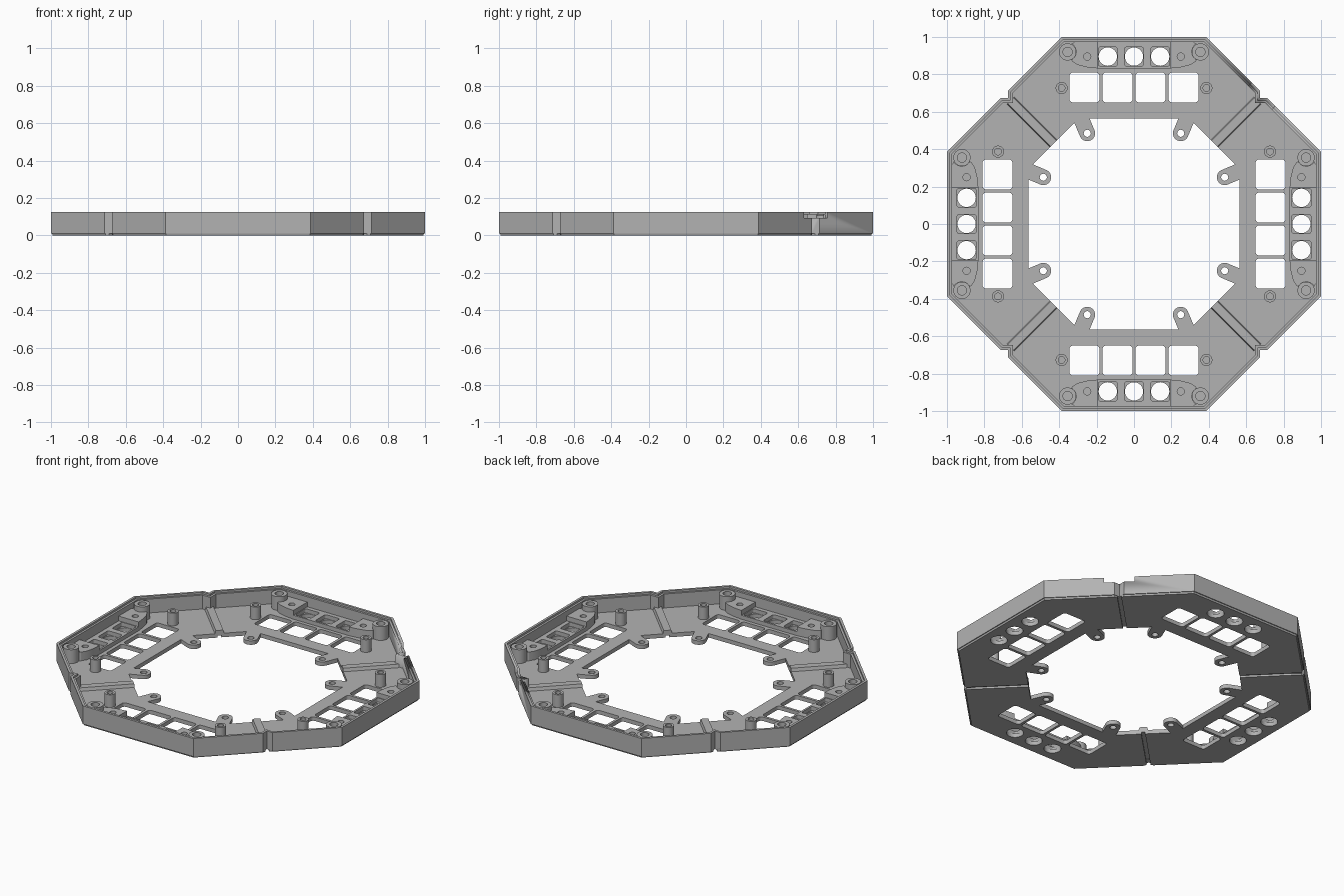
import bpy, bmesh, math
from mathutils import Vector, Matrix

if "Cube" in bpy.data.objects:
    bpy.data.objects.remove(bpy.data.objects["Cube"])

grey = bpy.data.materials.new("plain_grey")
grey.diffuse_color = (0.45, 0.45, 0.45, 1)
grey.use_nodes = True
grey.node_tree.nodes["Principled BSDF"].inputs["Base Color"].default_value = grey.diffuse_color


def evaluated_mesh(ob):
    bpy.context.view_layer.update()
    dg = bpy.context.evaluated_depsgraph_get()
    return bpy.data.meshes.new_from_object(ob.evaluated_get(dg))


def plate(name, loops, z0, z1, turn=0):
    """Solid plate from an outline and any hole loops, turned in quarters about z."""
    cu = bpy.data.curves.new(name, 'CURVE')
    cu.dimensions, cu.fill_mode, cu.extrude = '2D', 'BOTH', (z1 - z0) / 2
    for loop in loops:
        sp = cu.splines.new('POLY')
        sp.points.add(len(loop) - 1)
        for p, (x, y) in zip(sp.points, loop):
            p.co = (x, y, 0, 1)
        sp.use_cyclic_u = True
    tmp = bpy.data.objects.new("tmp", cu)
    bpy.context.collection.objects.link(tmp)
    me = evaluated_mesh(tmp)
    bpy.data.objects.remove(tmp)
    bm = bmesh.new()
    bm.from_mesh(me)
    bmesh.ops.remove_doubles(bm, verts=bm.verts, dist=1e-5)
    bmesh.ops.recalc_face_normals(bm, faces=bm.faces)
    bm.transform(Matrix.Rotation(turn * math.pi / 2, 4, 'Z') @
                 Matrix.Translation((0, 0, (z0 + z1) / 2)))
    bm.to_mesh(me)
    bm.free()
    me.name = name
    me.materials.clear()
    me.materials.append(grey)
    me.polygons.foreach_set("use_smooth", [True] * len(me.polygons))
    me.set_sharp_from_angle(angle=math.radians(30))
    ob = bpy.data.objects.new(name, me)
    bpy.context.collection.objects.link(ob)
    return ob


def arc(cx, cy, r, a0=0, a1=360, n=32):
    full = abs(a1 - a0) == 360
    return [(cx + r * math.cos(math.radians(a0 + (a1 - a0) * i / n)),
             cy + r * math.sin(math.radians(a0 + (a1 - a0) * i / n)))
            for i in range(n if full else n + 1)]


def rounded(cx, cy, half, r):
    pts = []
    for k, (sx, sy) in enumerate([(1, 1), (-1, 1), (-1, -1), (1, -1)]):
        pts += arc(cx + sx * (half - r), cy + sy * (half - r), r, 90 * k, 90 * k + 90, 5)
    return pts


def mirrored(half):
    """Closed outline from its right half."""
    return half + [(-x, y) for x, y in reversed(half)]


def inset(loop, d):
    """Offset a closed clockwise outline inwards."""
    out = []
    for i, p in enumerate(loop):
        a, b, c = Vector(loop[i - 1]), Vector(p), Vector(loop[(i + 1) % len(loop)])
        u, v = (b - a).normalized(), (c - b).normalized()
        n1, n2 = Vector((u.y, -u.x)), Vector((v.y, -v.x))
        out.append(tuple(b + (n1 + n2) * d / (1 + n1.dot(n2))))
    return out


# Octagon outline, clockwise, with a square nick in each diagonal side
outline = []
for k in range(4):
    m = Matrix.Rotation(-k * math.pi / 2, 2)
    for p in [(-0.387, 1), (0.387, 1), (0.674, 0.713), (0.674, 0.674), (0.713, 0.674)]:
        outline.append(tuple(m @ Vector(p)))

# Rim wall with an inner ledge, and one cable slot in the back right corner
rim = [plate("rim_wall", [outline, inset(outline, 0.015)], 0.01, 0.125),
       plate("rim_ledge", [inset(outline, 0.013), inset(outline, 0.028)], 0.01, 0.113)]
s = 0.088
slot = plate("slot_cutter", [[(-s, -0.1), (s, -0.1), (s, 0.1), (-s, 0.1)]], 0.093, 0.2)
slot.data.transform(Matrix.Translation((0.69, 0.69, 0)) @ Matrix.Rotation(-math.pi / 4, 4, 'Z'))
for ob in rim:
    mod = ob.modifiers.new("slot", 'BOOLEAN')
    mod.operation, mod.solver, mod.object = 'DIFFERENCE', 'EXACT', slot
    me = evaluated_mesh(ob)
    ob.modifiers.clear()
    ob.data = me
bpy.data.objects.remove(slot)

# Floor quarter: outer edge, diagonal joint, inner edge with screw tab
FLOOR = 0.025
g = 0.008
half = [(0.387, 1), (0.674, 0.713), (0.674, 0.674 + 2 * g), (0.43 - g, 0.43 + g), (0.319, 0.541)]
half += arc(0.25, 0.485, 0.042, -22.5, -202.5, 16) + [(0.238, 0.565)]
quarter = mirrored(half)
windows = [rounded(x, 0.73, 0.08, 0.018) for x in (-0.265, -0.088, 0.088, 0.265)]
buttons = (-0.14, 0, 0.14)
floor_holes = windows + [arc(x, 0.895, 0.049) for x in buttons]
floor_holes += [arc(sx * 0.25, 0.485, 0.019, n=20) for sx in (-1, 1)]

for t in range(4):
    floor = plate("floor_quarter", [quarter] + floor_holes, 0, FLOOR, t)
    # Slanted lower outer edge
    for v in floor.data.vertices:
        if v.co.z < 0.001 and (max(abs(v.co.x), abs(v.co.y)) > 0.99
                               or abs(v.co.x) + abs(v.co.y) > 1.37):
            v.co.x *= 0.991
            v.co.y *= 0.991

    # Rib bridging the joint between two quarters
    w = 0.022
    rib = plate("joint_rib", [[(0.43 - w, 0.43 + w), (0.66 - w, 0.66 + w),
                               (0.66 + w, 0.66 - w), (0.43 + w, 0.43 - w)]], 0.012, 0.045, t)
    # Sloping rib sides
    for v in rib.data.vertices:
        if v.co.z > 0.04:
            d = Vector((abs(v.co.x), abs(v.co.y)))
            mid = (d.x + d.y) / 2
            v.co.x = math.copysign(mid + (d.x - mid) * 0.7, v.co.x)
            v.co.y = math.copysign(mid + (d.y - mid) * 0.7, v.co.y)

    # Low button frame with square pockets
    frame = [(-0.195, 0.832), (0.195, 0.832), (0.195, 0.973), (-0.195, 0.973)]
    plate("button_frame", [frame] + [rounded(x, 0.895, 0.051, 0.012) for x in buttons],
          FLOOR - 0.002, 0.05, t)

    for sx in (-1, 1):
        # Raised screw pedestal beside the frame, hollowed around the corner boss
        ped = [(0.195, 0.973), (0.195, 0.832), (0.25, 0.838), (0.30, 0.85), (0.33, 0.868)]
        ped += arc(0.355, 0.92, 0.047, 245, 115, 10) + [(0.318, 0.973)]
        plate("pedestal", [[(sx * x, y) for x, y in ped], arc(sx * 0.25, 0.895, 0.019, n=20)],
              FLOOR - 0.002, 0.08, t)
        plate("corner_boss", [arc(sx * 0.355, 0.92, 0.046), arc(sx * 0.355, 0.92, 0.025, n=24)],
              FLOOR - 0.002, 0.112, t)
        plate("screw_post", [arc(sx * 0.387, 0.727, 0.032, n=24),
                             arc(sx * 0.387, 0.727, 0.018, n=24)], FLOOR - 0.002, 0.105, t)
